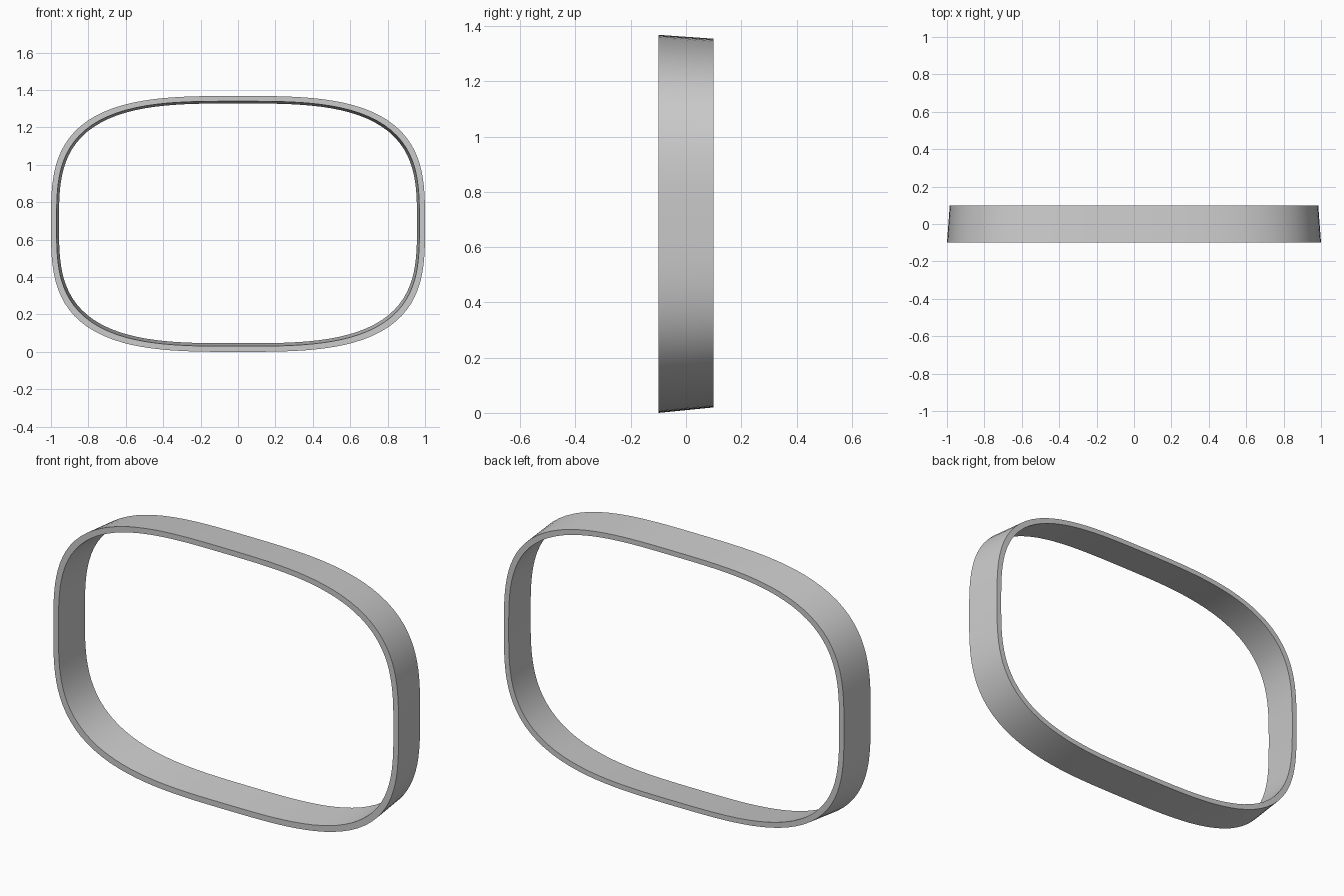
import bpy, bmesh, math

if "Cube" in bpy.data.objects:
    bpy.data.objects.remove(bpy.data.objects["Cube"])

SEGMENTS = 128
POWER = 3.2


def rounded_loop(bm, y, half_width, z_low, z_high):
    """Rounded-rectangle loop of vertices at depth y."""
    mid, half_height = (z_low + z_high) / 2, (z_high - z_low) / 2
    verts = []
    for i in range(SEGMENTS):
        t = 2 * math.pi * i / SEGMENTS
        c, s = math.cos(t), math.sin(t)
        r = (abs(c) ** POWER + abs(s) ** POWER) ** (-1 / POWER)
        verts.append(bm.verts.new((half_width * r * c, y, mid + half_height * r * s)))
    return verts


# Tapered ring: outer front, outer back, inner back, inner front
bm = bmesh.new()
loops = [
    rounded_loop(bm, -0.10, 1.000, 0.000, 1.368),
    rounded_loop(bm, 0.10, 0.985, 0.020, 1.354),
    rounded_loop(bm, 0.10, 0.957, 0.046, 1.328),
    rounded_loop(bm, -0.10, 0.970, 0.030, 1.340),
]
for k in range(4):
    a, b = loops[k], loops[(k + 1) % 4]
    for i in range(SEGMENTS):
        j = (i + 1) % SEGMENTS
        bm.faces.new((a[i], a[j], b[j], b[i]))
bmesh.ops.recalc_face_normals(bm, faces=bm.faces)

mesh = bpy.data.meshes.new("frame_ring")
bm.to_mesh(mesh)
bm.free()
ring = bpy.data.objects.new("frame_ring", mesh)
bpy.context.collection.objects.link(ring)

# Smooth walls with crisp rims
bpy.context.view_layer.objects.active = ring
ring.select_set(True)
bpy.ops.object.shade_smooth_by_angle(angle=math.radians(30))
